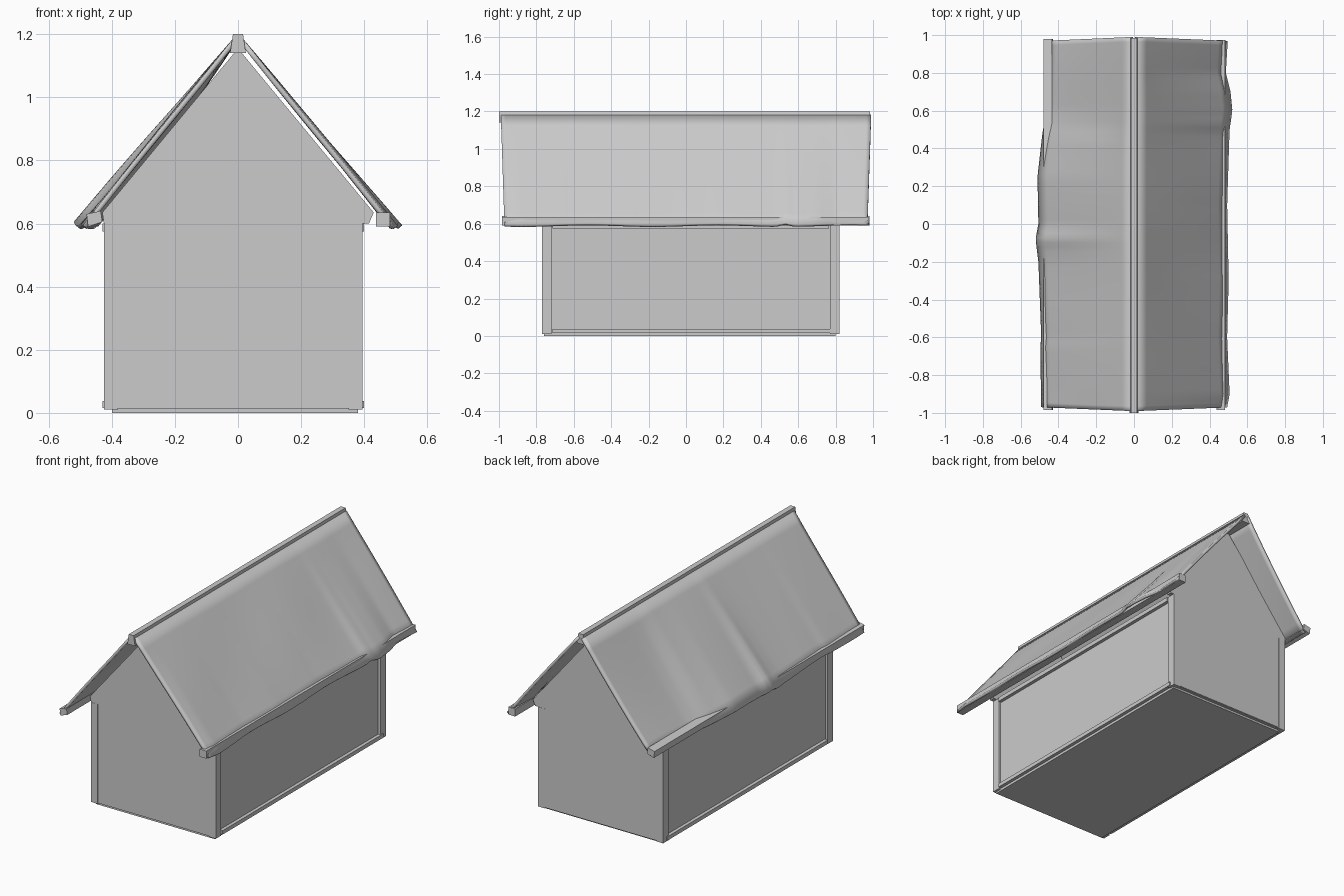
import bpy, bmesh, math

if "Cube" in bpy.data.objects:
    bpy.data.objects.remove(bpy.data.objects["Cube"], do_unlink=True)

GREY = (0.6, 0.6, 0.6, 1)
grey = bpy.data.materials.new("plain grey")
grey.use_nodes = True
grey.diffuse_color = GREY
grey.node_tree.nodes["Principled BSDF"].inputs["Base Color"].default_value = GREY


def add_object(name, bm):
    bmesh.ops.recalc_face_normals(bm, faces=bm.faces)
    mesh = bpy.data.meshes.new(name)
    bm.to_mesh(mesh)
    bm.free()
    obj = bpy.data.objects.new(name, mesh)
    bpy.context.collection.objects.link(obj)
    mesh.materials.append(grey)
    return obj


def prism(name, profile, y0, y1):
    """Extrude an (x, z) outline along y."""
    bm = bmesh.new()
    face = bm.faces.new([bm.verts.new((x, y0, z)) for x, z in profile])
    ext = bmesh.ops.extrude_face_region(bm, geom=[face])["geom"]
    verts = [v for v in ext if isinstance(v, bmesh.types.BMVert)]
    bmesh.ops.translate(bm, verts=verts, vec=(0, y1 - y0, 0))
    return add_object(name, bm)


def box(name, x, y, z):
    return prism(name, [(x[0], z[0]), (x[1], z[0]), (x[1], z[1]), (x[0], z[1])], *y)


def interpolate(points, y):
    """Piecewise linear value from sorted (y, value) points."""
    for (a, va), (b, vb) in zip(points, points[1:]):
        if y <= b:
            return va + (vb - va) * max(0, y - a) / (b - a)
    return points[-1][1]


XL, XR, YF, YB, TOP = -0.42, 0.39, -0.77, 0.82, 0.6

# Floor and walls
box("floor", (-0.40, 0.38), (YF + 0.01, YB - 0.02), (0, 0.03))
box("wall_core", (XL + 0.01, XR - 0.01), (YF + 0.004, YB - 0.004), (0.012, TOP))
box("front_board_wide", (-0.21, XR - 0.04), (YF, YF + 0.02), (0.015, TOP))
box("front_board_narrow", (XL + 0.04, -0.21), (YF + 0.002, YF + 0.02), (0.015, TOP))
box("back_board", (XL + 0.04, XR - 0.04), (YB - 0.02, YB), (0.015, TOP))

# Corner posts and the rails along the long walls
for side, x in (("right", (XL - 0.005, XL + 0.04)), ("left", (XR - 0.04, XR + 0.004))):
    box(side + "_front_post", x, (YF - 0.001, YF + 0.05), (0.01, TOP))
    box(side + "_back_post", x, (YB - 0.05, YB + 0.001), (0.01, TOP))
for side, x in (("right", (XL - 0.01, XL + 0.02)), ("left", (XR - 0.02, XR + 0.01))):
    box(side + "_bottom_rail", x, (YF + 0.055, YB - 0.03), (0.015, 0.038))
    box(side + "_top_rail", x, (YF + 0.055, YB - 0.055), (0.575, TOP))

# Gables, ridge beam and eave beams
gable = [(-0.425, TOP), (0.415, TOP), (0.43, 0.635), (0.0, 1.155), (-0.43, 0.635)]
for end, y in (("front", (YF, YF + 0.03)), ("back", (YB - 0.03, YB))):
    prism(end + "_gable", gable, *y)
prism("ridge_beam", [(-0.025, 1.14), (0.025, 1.14), (0.016, 1.2), (-0.016, 1.2)], -1.0, 0.985)
box("left_eave_beam", (0.437, 0.482), (-0.985, 0.975), (0.59, 0.635))
prism("right_eave_beam", [(-0.43, 0.605), (-0.435, 0.64), (-0.48, 0.63), (-0.475, 0.59)], -0.985, 0.98)

# Worn roof sheets: the eave line wanders, the middle sags, one crease runs downhill
EAVES = {
    "right": [(-0.98, 0.485), (-0.65, 0.49), (-0.6, 0.485), (-0.2, 0.50), (-0.08, 0.515),
              (0, 0.50), (0.25, 0.505), (0.47, 0.48), (0.6, 0.46), (0.97, 0.45)],
    "left": [(-0.98, 0.485), (-0.9, 0.50), (-0.6, 0.487), (-0.3, 0.495), (0.1, 0.487),
             (0.5, 0.50), (0.6, 0.515), (0.7, 0.505), (0.8, 0.48), (0.97, 0.49)],
}
SINK = {"right": [(-1, 0), (0.42, 0), (0.52, 0.05), (1, 0.05)], "left": [(-1, 0), (1, 0)]}
CREASE = {"right": -0.08, "left": 0.53}
ROWS, COLS = 10, 80


def roof_point(side, i, j):
    t, s = i / ROWS, 2 * j / COLS - 1
    y = s * (0.99 - 0.02 * t)
    x = 0.012 + (interpolate(EAVES[side], y) - 0.012) * t
    low = 0.592 + 0.004 * math.sin(9 * y)
    z = 1.178 + (low - 1.178) * t
    z -= interpolate(SINK[side], y) * t * (1 - t) * 1.4
    z += 0.006 * math.sin(math.pi * t) * math.sin(7 * y + 2 * t)
    z += 0.012 * t * math.exp(-((y - CREASE[side]) / 0.03) ** 2)
    return (x if side == "left" else -x, y, z)


for side in EAVES:
    bm = bmesh.new()
    grid = [[bm.verts.new(roof_point(side, i, j)) for j in range(COLS + 1)]
            for i in range(ROWS + 1)]
    for i in range(ROWS):
        for j in range(COLS):
            bm.faces.new((grid[i][j], grid[i + 1][j], grid[i + 1][j + 1], grid[i][j + 1]))
    sheet = add_object(side + "_roof_sheet", bm)
    # Single-sheet normals must face up before thickening
    if sheet.data.polygons[0].normal.z < 0:
        sheet.data.flip_normals()
    thick = sheet.modifiers.new("thickness", "SOLIDIFY")
    thick.thickness = 0.016
    thick.offset = 0
    bpy.ops.object.select_all(action="DESELECT")
    sheet.select_set(True)
    bpy.context.view_layer.objects.active = sheet
    bpy.ops.object.shade_smooth_by_angle(angle=math.radians(35))
